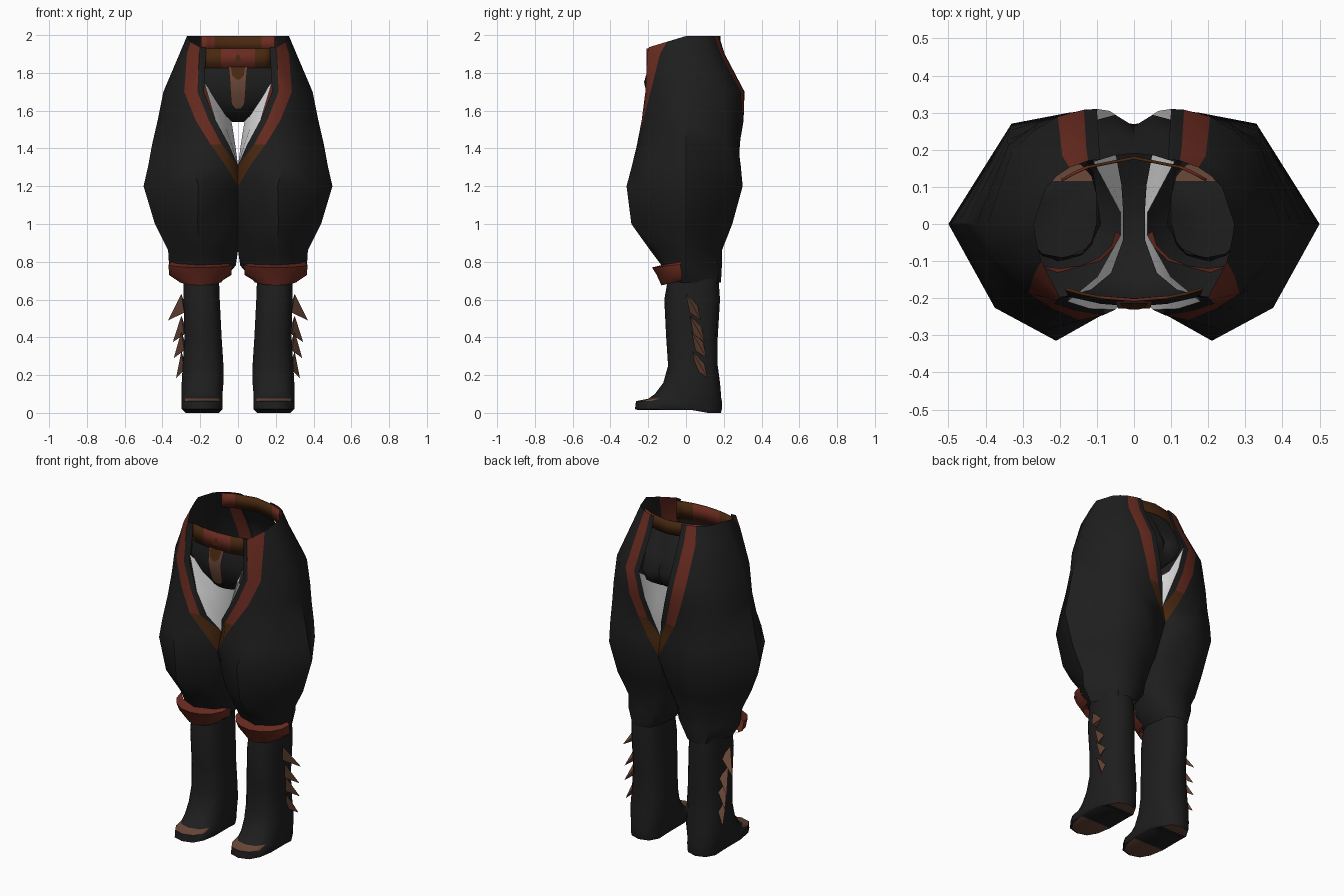
import bpy, bmesh, math
from mathutils import Vector

if "Cube" in bpy.data.objects:
    bpy.data.objects.remove(bpy.data.objects["Cube"])


def material(name, rgb):
    m = bpy.data.materials.new(name)
    m.use_nodes = True
    m.diffuse_color = (*rgb, 1)
    bsdf = m.node_tree.nodes["Principled BSDF"]
    bsdf.inputs["Base Color"].default_value = (*rgb, 1)
    bsdf.inputs["Roughness"].default_value = 0.9
    return m


BLACK = material("black cloth", (.013, .013, .013))
RED = material("red leather", (.14, .024, .014))
BROWN = material("dark brown leather", (.065, .021, .005))
TAN = material("tan horn", (.14, .062, .039))
WHITE = material("white lining", (.8, .8, .8))


def finish(name, bm, mats, rule=None, mirror=False, angle=50):
    bmesh.ops.remove_doubles(bm, verts=bm.verts, dist=.0005)
    bmesh.ops.recalc_face_normals(bm, faces=bm.faces)
    if rule:
        for f in bm.faces:
            f.material_index = rule(f.calc_center_median())
    me = bpy.data.meshes.new(name)
    bm.to_mesh(me)
    bm.free()
    ob = bpy.data.objects.new(name, me)
    bpy.context.collection.objects.link(ob)
    for m in mats:
        me.materials.append(m)
    if mirror:
        mod = ob.modifiers.new("Mirror", 'MIRROR')
        mod.use_mirror_merge = False
    bpy.ops.object.select_all(action='DESELECT')
    ob.select_set(True)
    bpy.context.view_layer.objects.active = ob
    bpy.ops.object.shade_smooth_by_angle(angle=math.radians(angle))
    return ob


def loft(bm, rows, closed=False, colour=None):
    """Skin a grid of points; colour(row, column) picks the material."""
    grid = [[bm.verts.new(p) for p in row] for row in rows]
    n = len(rows[0])
    for i in range(len(grid) - 1):
        for j in range(n if closed else n - 1):
            k = (j + 1) % n
            f = bm.faces.new((grid[i][j], grid[i][k], grid[i + 1][k], grid[i + 1][j]))
            if colour:
                f.material_index = colour(i, j)
    return grid


# Trouser legs: height, outer x, centre x, front depth, back depth, edge, rim, band
RINGS = [(1.995, .27, .08, .2, .175, .17, .2, .25),
         (1.9, .31, .1, .205, .205, .17, .205, .27),
         (1.7, .395, .1, .215, .31, .18, .215, .285),
         (1.55, .425, .12, .235, .305, .12, .155, .225),
         (1.42, .455, .16, .26, .285, .05, .085, .145),
         (1.31, .475, .2, .29, .29, 0, 0, .065),
         (1.2, .5, .2, .315, .3, 0, 0, 0),
         (1, .44, .2, .29, .245, 0, .02, .05),
         (.86, .37, .185, .19, .19, 0, .025, .08),
         (.78, .365, .19, .13, .19, .012, .04, .09),
         (.69, .31, .2, .1, .185, .09, .11, .13)]


def ring_points(ring):
    z, out, mid, front, back, *edges = ring

    def at(x, side):
        m = max(mid, edges[2] * .75) if side < 0 else mid
        u = min(1, abs(x - m) / (out - m))
        if side < 0:
            y = -front * (1 - u ** 2) ** .8
        else:
            y = back * (1 - u ** (2 if x > m else 4)) ** .5
        lift = .3 * min(y, 0) if z > 1.95 else 0
        return Vector((x, y, z + lift))

    def half(side, steps):
        shift = min(.08, edges[0] * .45) if side > 0 and z > 1.3 else 0
        xs = [e - shift for e in edges]
        xs += [xs[-1] + (out - xs[-1]) * k for k in steps]
        return [at(x, side) for x in xs]

    return half(-1, (.42, .75)) + [Vector((out, 0, z))] + half(1, (.35, .66))[::-1]


legs = [ring_points(r) for r in RINGS]
last = len(legs[0]) - 1


def band_colour(i, j):
    if j not in (1, last - 2) or i > 5:
        return 0
    return 1 if i < 4 else 2


bm = bmesh.new()
loft(bm, legs, colour=band_colour)
# Inner thigh closes the lower leg
inner = []
for p in legs[5:]:
    a, b = p[0], p[-1]
    x = max(a.x, .008)
    inner.append([a, Vector((x, a.y * .4, a.z)), Vector((x, b.y * .4, b.z)), b])
loft(bm, inner)
finish("trouser_legs", bm, [BLACK, RED, BROWN], mirror=True)

# White lining between the front and back openings
rows = []
for i, drop in ((2, .15), (3, .07), (4, .02), (5, 0)):
    a, b = legs[i][0].copy(), legs[i][-1].copy()
    if i == 2:
        a.z += .05
    w = .036 * (5 - i) / 3
    low = RINGS[i][0] - drop
    rows.append([a,
                 Vector((w + a.x * .35, a.y * .68, a.z * .5 + low * .5)),
                 Vector((w, -.03, low)), Vector((w, .03, low)),
                 Vector((w + b.x * .75, b.y * .55, b.z * .4 + low * .6)), b])
bm = bmesh.new()
loft(bm, rows)
finish("inner_lining", bm, [WHITE], mirror=True)

# Crotch panel running from front waist to back waist: y, z, half width
PANEL = [(-.2, 1.83, .185), (-.222, 1.75, .178), (-.2, 1.65, .115),
         (-.15, 1.57, .062), (-.05, 1.54, .03), (.05, 1.54, .03), (.12, 1.57, .034),
         (.2, 1.6, .05), (.27, 1.64, .085), (.295, 1.71, .1), (.25, 1.81, .105), (.19, 1.92, .11)]


def panel_row(y, z, w):
    row = []
    for t in (-1, -.5, 0, .5, 1):
        dip = .3 * (abs(t) - .6) ** 2 if y > .19 else .12 * t * t
        row.append((w * t, y * (1 - dip), z))
    return row


bm = bmesh.new()
loft(bm, [panel_row(*r) for r in PANEL])
finish("crotch_panel", bm, [BLACK])

# Horn tongue hanging under the buckle, with a dark tab at its root
for name, mat, outline in (
        ("front_tongue", TAN, ((-.208, 1.83, .05), (-.228, 1.75, .043), (-.216, 1.69, .04),
                               (-.201, 1.635, .035), (-.19, 1.61, .015))),
        ("tongue_tab", BROWN, ((-.213, 1.83, .038), (-.226, 1.785, .03), (-.231, 1.765, .01)))):
    bm = bmesh.new()
    loft(bm, [[(w * t, y, z) for t in (-1, 0, 1)] for y, z, w in outline])
    finish(name, bm, [mat])


# Belt pieces bowed across the waist
def belt(name, y, bow, low, high, half, split, mats):
    bm = bmesh.new()
    xs = [-half, -(half + split) / 2, -split, 0, split, (half + split) / 2, half]
    loft(bm, [[(x, y + bow * (x / half) ** 2, z) for x in xs] for z in (low, high)])
    ob = finish(name, bm, mats, lambda c: int(abs(c.x) < split))
    mod = ob.modifiers.new("Thickness", 'SOLIDIFY')
    mod.thickness = .008
    mod.offset = 0


belt("front_belt", -.205, .03, 1.825, 1.93, .185, .09, [BROWN, RED])
belt("back_belt", .178, -.06, 1.91, 1.995, .195, .125, [RED, BROWN])

# Buckle hole
bm = bmesh.new()
loft(bm, [[(-.02, -.212, 1.855), (.02, -.212, 1.855)],
          [(-.006, -.212, 1.895), (.006, -.212, 1.895)]])
finish("buckle_mark", bm, [BROWN])

# Knee straps flaring around the front of each knee, closed to the cloth on top
bm = bmesh.new()
rows = []
for z, rx, ry, y in ((.8, .15, .1, -.02), (.785, .168, .15, -.03),
                     (.73, .165, .135, -.02), (.675, .115, .11, -.02)):
    row = []
    for k in range(9):
        s = math.sin(math.pi * k / 8)
        x = .2 + rx * math.cos(math.pi * k / 8)
        sag = .025 * (1 - s) if z < .7 else -.015 * s if z > .75 else 0
        row.append((x, y - ry * s, z + sag))
    rows.append(row)
loft(bm, rows)
finish("knee_straps", bm, [RED], mirror=True)

# Boots: height, inner x, outer x, front y, back y
BOOT = [(.74, .1, .29, -.09, .17), (.6, .095, .29, -.115, .18), (.4, .085, .285, -.105, .168),
        (.25, .075, .295, -.095, .168), (.16, .075, .3, -.12, .18), (.1, .08, .3, -.165, .185),
        (.075, .08, .3, -.2, .187), (.062, .08, .3, -.265, .19), (.02, .08, .3, -.27, .19),
        (0, .085, .295, -.255, .185)]
N = 14


def boot_ring(z, x0, x1, y0, y1):
    pts = []
    for k in range(N):
        a = 2 * math.pi * k / N
        s, c = math.sin(a), -math.cos(a)
        px = math.copysign(abs(s) ** .7, s)
        py = math.copysign(abs(c) ** .8, c)
        y = (y0 + y1) / 2 + (y1 - y0) / 2 * py
        arch = .015 if z == 0 and y < .05 else 0
        pts.append(((x0 + x1) / 2 + (x1 - x0) / 2 * px, y, z + arch))
    return pts


def boot_colour(c):
    toe_cap = c.y < -.18 and .06 < c.z < .075
    heel = c.z < .004 and c.y > .05
    toe_sole = .014 < c.z < .016 and c.y < -.13
    return int(toe_cap or heel or toe_sole)


bm = bmesh.new()
bottom = loft(bm, [boot_ring(*r) for r in BOOT], closed=True)[-1]
for k in range(N // 2):
    corners = [bottom[k], bottom[k + 1], bottom[-k - 1], bottom[-k]]
    bm.faces.new(list(dict.fromkeys(corners)))
finish("boots", bm, [BLACK, TAN], boot_colour, mirror=True)

# Horn spikes down the outside of each boot
bm = bmesh.new()
for y, z, reach in ((0, .63, .37), (.02, .515, .345), (.03, .43, .34), (.035, .325, .328)):
    base = [bm.verts.new(p) for p in ((.3, y, z), (.28, y + .06, z - .055), (.285, y + .02, z - .1))]
    tip = bm.verts.new((reach, y + .08, z - .14))
    bm.faces.new(base)
    for k in range(3):
        bm.faces.new((base[k], base[(k + 1) % 3], tip))
finish("boot_spikes", bm, [TAN], mirror=True, angle=10)
